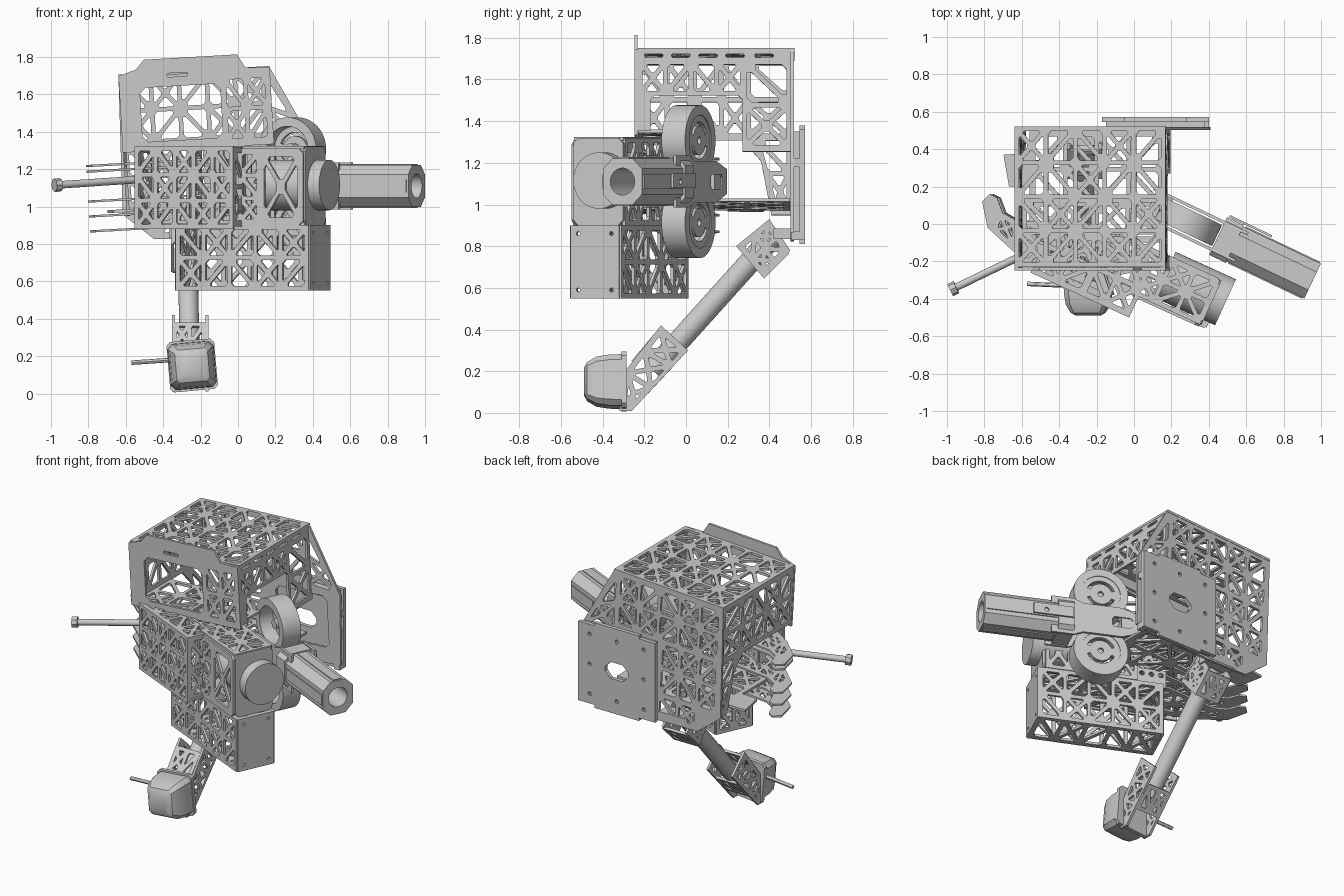
import bpy, bmesh
from math import radians, cos, sin, pi
from mathutils import Matrix, Vector

if "Cube" in bpy.data.objects:
    bpy.data.objects.remove(bpy.data.objects["Cube"])

T = lambda x, y, z: Matrix.Translation((x, y, z))
Rot = lambda deg, ax: Matrix.Rotation(radians(deg), 4, ax)
I = Matrix.Identity(4)


def vert(B, u, v, a=0):
    """Frame of a vertical plate in base B: local x runs along angle a, local y is up."""
    return B @ T(u, v, 0) @ Rot(a, 'Z') @ Rot(90, 'X')


def flat(B, z):
    return B @ T(0, 0, z)


def rect(u0, v0, u1, v1):
    return [(u0, v0), (u1, v0), (u1, v1), (u0, v1)]


def circ(u, v, r, n=24):
    return [(u + r * cos(2 * pi * i / n), v + r * sin(2 * pi * i / n)) for i in range(n)]


def arc(r0, r1, a0, a1, n=10):
    st = [radians(a0 + (a1 - a0) * i / n) for i in range(n + 1)]
    return [(r1 * cos(a), r1 * sin(a)) for a in st] + [(r0 * cos(a), r0 * sin(a)) for a in reversed(st)]


def rrect(u0, v0, u1, v1, c):
    return [(u0 + c, v0), (u1 - c, v0), (u1, v0 + c), (u1, v1 - c),
            (u1 - c, v1), (u0 + c, v1), (u0, v1 - c), (u0, v0 + c)]


def tri_holes(quad, nx, ny, t):
    """Inset triangular cut-outs that fill a quad with a truss pattern."""
    a, b, c, d = [Vector(p) for p in quad]
    P = lambda s, r: a.lerp(b, s).lerp(d.lerp(c, s), r)
    out = []
    for i in range(nx):
        for j in range(ny):
            q = [P((i + x) / nx, (j + y) / ny) for x, y in ((0, 0), (1, 0), (1, 1), (0, 1))]
            k = (i + 2 * j) % 3
            if k == 0:
                m = sum(q, Vector((0, 0))) / 4
                tris = [(q[n], q[(n + 1) % 4], m) for n in range(4)]
            elif k == 1:
                tris = [(q[0], q[1], q[2]), (q[0], q[2], q[3])]
            else:
                tris = [(q[0], q[1], q[3]), (q[1], q[2], q[3])]
            for tr in tris:
                L = [(tr[(n + 1) % 3] - tr[(n + 2) % 3]).length for n in range(3)]
                area = abs((tr[1] - tr[0]).cross(tr[2] - tr[0])) / 2
                r = 2 * area / sum(L)
                if r < t * 1.3:
                    continue
                ctr = sum((tr[n] * L[n] for n in range(3)), Vector((0, 0))) / sum(L)
                p = [ctr + (v - ctr) * (1 - t / r) for v in tr]
                out.append([w for n in range(3) for w in (p[n].lerp(p[n - 1], .13), p[n].lerp(p[(n + 1) % 3], .13))])
    return out


def plate(name, outline, M, th=.016, quads=(), holes=(), t=.012):
    """Flat plate with truss areas and extra holes, centred on its plane."""
    cu = bpy.data.curves.new(name, 'CURVE')
    cu.dimensions, cu.fill_mode, cu.extrude = '2D', 'BOTH', th / 2
    loops = [outline] + list(holes)
    for q, nx, ny in quads:
        loops += tri_holes(q, nx, ny, t)
    for lp in loops:
        s = cu.splines.new('POLY')
        s.points.add(len(lp) - 1)
        for p, v in zip(s.points, lp):
            p.co = (v[0], v[1], 0, 1)
        s.use_cyclic_u = True
    ob = bpy.data.objects.new(name, cu)
    bpy.context.collection.objects.link(ob)
    ob.matrix_world = M
    return ob


def panel(name, u0, v0, u1, v1, M, nx, ny, b=.012):
    return plate(name, rect(u0, v0, u1, v1), M, quads=[(rect(u0 + b, v0 + b, u1 - b, v1 - b), nx, ny)])


def mesh_obj(name, bm, M=I):
    bmesh.ops.recalc_face_normals(bm, faces=bm.faces)
    me = bpy.data.meshes.new(name)
    bm.to_mesh(me)
    ob = bpy.data.objects.new(name, me)
    bpy.context.collection.objects.link(ob)
    ob.matrix_world = M
    return ob


def rod(name, p, q, r, n=32):
    p, q = Vector(p), Vector(q)
    bm = bmesh.new()
    bmesh.ops.create_cone(bm, cap_ends=True, segments=n, radius1=r, radius2=r, depth=(q - p).length)
    M = Matrix.Translation((p + q) / 2) @ (q - p).to_track_quat('Z', 'Y').to_matrix().to_4x4()
    return mesh_obj(name, bm, M)


# Upper frame, rolled slightly about y
R = T(-.235, 0, 1.72) @ Rot(-3.3, 'Y') @ T(.235, 0, -1.72)
panel('top_plate', -.64, -.23, .17, .52, flat(R, 1.72), 5, 4)
plate('upper_front_plate', [(-.64, 1.31), (.17, 1.31), (.17, 1.72), (.04, 1.727), (0, 1.80), (-.5, 1.80),
      (-.545, 1.75), (-.64, 1.72)], vert(R, 0, -.24),
      quads=[(rect(-.08, 1.34, .15, 1.68), 2, 2)],
      holes=[rrect(-.53, 1.36, -.1, 1.65, .03), rrect(-.38, 1.70, -.27, 1.72, .005)])
plate('right_side_plate', [(-.24, 1.72), (-.24, 1.33), (-.17, 1.33), (-.17, 1.48), (-.15, 1.5), (.25, 1.5),
      (.27, 1.48), (.27, 1.23), (.51, 1.23), (.51, 1.72)], vert(R, .16, 0, 90),
      quads=[(rect(-.22, 1.51, .27, 1.66), 4, 1), (rect(.28, 1.25, .495, 1.66), 1, 2)],
      holes=[rrect(y, 1.682, y + .09, 1.7, .006) for y in (-.2, -.07, .06, .19, .33)])
plate('left_side_plate', [(-.24, 1.72), (-.24, 1.33), (.27, 1.33), (.36, 1.23), (.41, .97), (.51, .97),
      (.51, 1.72)], vert(R, -.63, 0, 90),
      quads=[(rect(-.22, 1.35, .3, 1.7), 4, 2), (rect(.3, 1.35, .495, 1.7), 1, 2),
             ([(.43, 1.0), (.495, 1.0), (.495, 1.34), (.34, 1.34)], 1, 2)])
plate('back_plate', [(-.64, 1.72), (-.66, .98), (-.5, .84), (-.2, .82), (.36, .83), (.38, 1.3), (.17, 1.72)],
      vert(R, 0, .51),
      quads=[(rect(-.62, 1.36, .13, 1.70), 5, 2), (rect(-.62, 1.0, -.2, 1.35), 3, 2),
             ([(.14, 1.32), (.365, 1.3), (.2, 1.6), (.14, 1.7)], 1, 2), (rect(-.48, .86, -.2, .99), 2, 1)],
      holes=[rrect(-.1, .93, .28, 1.27, .03)])
plate('lower_deck', [(-.6, -.1), (.12, -.1), (.12, .5), (-.6, .5), (-.6, .38), (-.74, .37), (-.71, .2), (-.6, .2)],
      flat(R, 1.0), quads=[(rect(-.58, -.08, .1, .48), 4, 3)])
panel('middle_deck', -.62, -.23, .14, .14, flat(R, 1.33), 4, 2)

# Square mount on the back
mh = [circ(.115 + x, 1.095 + z, .013, 10) for x in (-.2, 0, .2) for z in (-.2, 0, .2) if x or z]
plate('mount_face', [(-.17, .83), (-.05, .83), (-.05, .81), (.28, .81), (.28, .83), (.4, .83), (.4, 1.36), (.28, 1.36),
      (.28, 1.38), (-.05, 1.38), (-.05, 1.36), (-.17, 1.36)], vert(I, 0, .558), .026,
      holes=mh + [rrect(.03, 1.04, .20, 1.15, .04)])
plate('mount_rim', rect(-.15, .84, .38, 1.35), vert(I, 0, .527), .036, holes=[rect(-.09, .90, .32, 1.29)])
for z in (.85, 1.2):
    plate('mount_block', rect(.36, z - .02, .4, z + .02), vert(I, 0, .53), .05)

# Long lower box, turned to the launcher direction
B = T(.38, -.55, 0) @ Rot(-24.5, 'Z')
panel('lower_box_front', -.78, .55, 0, .90, vert(B, 0, 0), 5, 2)
panel('lower_box_back', -.78, .55, 0, .90, vert(B, 0, .255), 5, 2)
panel('lower_box_left', 0, .55, .255, .90, vert(B, -.78, 0, 90), 2, 2)
plate('lower_box_end', rect(0, .55, .255, .90), vert(B, 0, 0, 90), .018,
      holes=[circ(u, z, .01, 10) for u in (.04, .215) for z in (.59, .86)])
panel('lower_box_floor', -.78, 0, 0, .255, flat(B, .56), 5, 1)
panel('lower_box_roof', -.78, 0, 0, .255, flat(B, .89), 5, 2)
# toothed plate above the lower box
plate('toothed_strip', rect(-.80, .88, -.45, 1.0), vert(B, 0, .24),
      holes=[circ(-.77 + .06 * i, .965, .016, 12) for i in range(6)])

# Upper motor bay and wide front truss box
plate('bay_front', rrect(-.42, .9, -.03, 1.31, .025), vert(B, 0, -.005),
      quads=[(rect(-.40, .92, -.29, 1.29), 1, 3), (rect(-.27, .93, -.05, 1.28), 1, 1)])
plate('bay_end', rrect(0, .9, .262, 1.32, .025), vert(B, -.03, 0, 90))
panel('bay_back', -.62, .9, -.04, 1.32, vert(B, 0, .26), 4, 2)
panel('bay_roof', -.45, 0, -.03, .26, flat(B, 1.315), 3, 2)
panel('truss_box_front', -.97, .88, -.39, 1.32, vert(B, 0, -.115), 5, 3)
panel('truss_box_back', -.95, .9, -.42, 1.32, vert(B, 0, .05), 4, 2)
for u in (-.95, -.66, -.40):
    panel('truss_box_rib', -.115, .9, .05, 1.31, vert(B, u, 0, 90), 1, 2)
panel('truss_box_roof', -.97, -.115, -.39, .2, flat(B, 1.31), 4, 2)
panel('truss_box_floor', -.9, -.115, -.39, .05, flat(B, .9), 3, 1)
rod('bay_motor', B @ Vector((-.31, .165, 1.115)), B @ Vector((.045, .165, 1.115)), .135, 48)

# Stacked guide fins on the left
fin = [(-.84, .12), (-.80, .16), (-.76, .14), (-.73, .06), (-.66, .02), (-.28, 0), (-.15, -.38), (-.55, -.22),
       (-.68, -.14), (-.81, -.02)]
for z in (1.25, 1.22, 1.06, .98, .90):
    plate('guide_fin', fin, flat(R, z), .012,
          quads=[([(-.66, -.13), (-.19, -.34), (-.3, -.02), (-.66, 0)], 4, 2),
                 ([(-.77, -.03), (-.67, -.12), (-.67, 0), (-.74, .05)], 1, 1)], t=.01)

# Side pin with a flat head
rod('side_pin', (-.52, -.13, 1.145), (-.965, -.345, 1.115), .02)
rod('side_pin_head', (-.95, -.338, 1.116), (-.982, -.353, 1.114), .036, 8)

# Launcher barrel, its side plates and flywheels
G = T(.955, -.305, 1.11) @ Rot(-25.5, 'Z')
plate('barrel', rrect(-.103, -.112, .103, .112, .05), vert(G, -.25, 0, 90), .50, holes=[circ(0, 0, .065)])
plate('barrel_collar', rrect(-.112, -.118, .112, .118, .04), vert(G, -.51, 0, 90), .10, holes=[circ(0, 0, .065)])
for s in (-1, 1):
    plate('barrel_rail', rect(-.45, -.035, -.01, .035), vert(G, 0, s * .104), .012)
    plate('barrel_rib', rect(-.45, -.03, -.01, .03), flat(G, s * .113), .01)
    plate('launcher_side', [(-.98, -.06), (-.86, -.1), (-.62, -.1), (-.56, -.125), (-.42, -.125), (-.42, .125),
          (-.56, .125), (-.62, .1), (-.86, .1), (-.98, .06)], vert(G, 0, s * .08), .016,
          holes=[rrect(-.93, -.035, -.8, .035, .015)] + [circ(-.48, z, .012, 10) for z in (-.08, 0, .08)])
    W = G @ T(-.736, 0, s * .197) @ Rot(90, 'X')
    plate('flywheel_rim', circ(0, 0, .17, 48), W, .125, holes=[circ(0, 0, .122, 40)])
    plate('flywheel_disc', circ(0, 0, .124, 40), W @ T(0, 0, -.045), .025,
          holes=[arc(.07, .09, 20, 160), arc(.07, .09, 200, 340), circ(0, 0, .018, 12)])
    rod('flywheel_hub', W @ Vector((.0, 0, -.04)), W @ Vector((0, 0, .03)), .03, 16)
plate('launcher_tab', rect(-.55, -.03, -.3, .04), vert(G, 0, .122), .012, holes=[circ(-.38, 0, .014, 12)])
plate('launcher_tail', rect(-.96, -.08, -.86, .08), flat(G, 0), .07)

# Diagonal leg with bracket pairs
rod('leg_tube', (-.272, .42, .85), (-.258, -.16, .205), .053)
for x in (-.35, -.18):
    plate('leg_top_bracket', [(.40, .93), (.24, .80), (.37, .65), (.50, .78)], vert(I, x, 0, 90),
          quads=[([(.395, .905), (.265, .80), (.37, .675), (.475, .78)], 2, 2)])
for x in (-.345, -.165):
    plate('leg_foot_bracket', [(-.12, .42), (-.285, .21), (-.32, .01), (-.26, .01), (.01, .30)], vert(I, x, 0, 90),
          quads=[([(-.12, .395), (-.2, .295), (-.07, .225), (-.01, .30)], 1, 1),
                 ([(-.2, .295), (-.28, .19), (-.17, .12), (-.07, .225)], 1, 1),
                 ([(-.28, .19), (-.30, .03), (-.26, .03), (-.17, .12)], 1, 1)])
# cross pieces tying each bracket pair together
for y, z, a, n in ((.33, .86, 40, 'top'), (.43, .71, 45, 'top'), (-.2, .31, 50, 'foot'), (-.13, .16, 47, 'foot')):
    M = T(-.26, y, z) @ Rot(a, 'X')
    panel('leg_%s_cross' % n, -.09, -.085, .09, .085, M, 2, 1)
plate('leg_hanger', rect(-.37, .42, -.16, .52), flat(I, .86), .05)

# Rounded foot with flange and feeler rod
F = T(-.245, 0, .15) @ Rot(-5, 'Y')
bm = bmesh.new()
rings = []
for y, h in ((-.31, .124), (-.37, .122), (-.43, .113), (-.475, .088), (-.49, .062)):
    rings.append([bm.verts.new((p[0], y, p[1])) for p in rrect(-h, -h, h, h, h * .22)])
for r0, r1 in zip(rings, rings[1:]):
    for i in range(8):
        bm.faces.new((r0[i], r0[(i + 1) % 8], r1[(i + 1) % 8], r1[i]))
bm.faces.new(rings[0])
bm.faces.new(rings[-1])
mesh_obj('foot_cap', bm, F)
plate('foot_flange', rrect(-.128, -.135, .128, .135, .02), vert(F, 0, -.298), .025)
rod('foot_feeler', (-.57, -.32, .165), (-.35, -.33, .18), .012, 12)

# Turn every plate into a mesh and shade
bpy.ops.object.select_all(action='DESELECT')
for ob in bpy.context.collection.objects:
    if ob.type == 'CURVE':
        ob.select_set(True)
        bpy.context.view_layer.objects.active = ob
bpy.ops.object.convert(target='MESH')
bpy.ops.object.select_all(action='SELECT')
bpy.ops.object.shade_smooth_by_angle(angle=radians(30))
